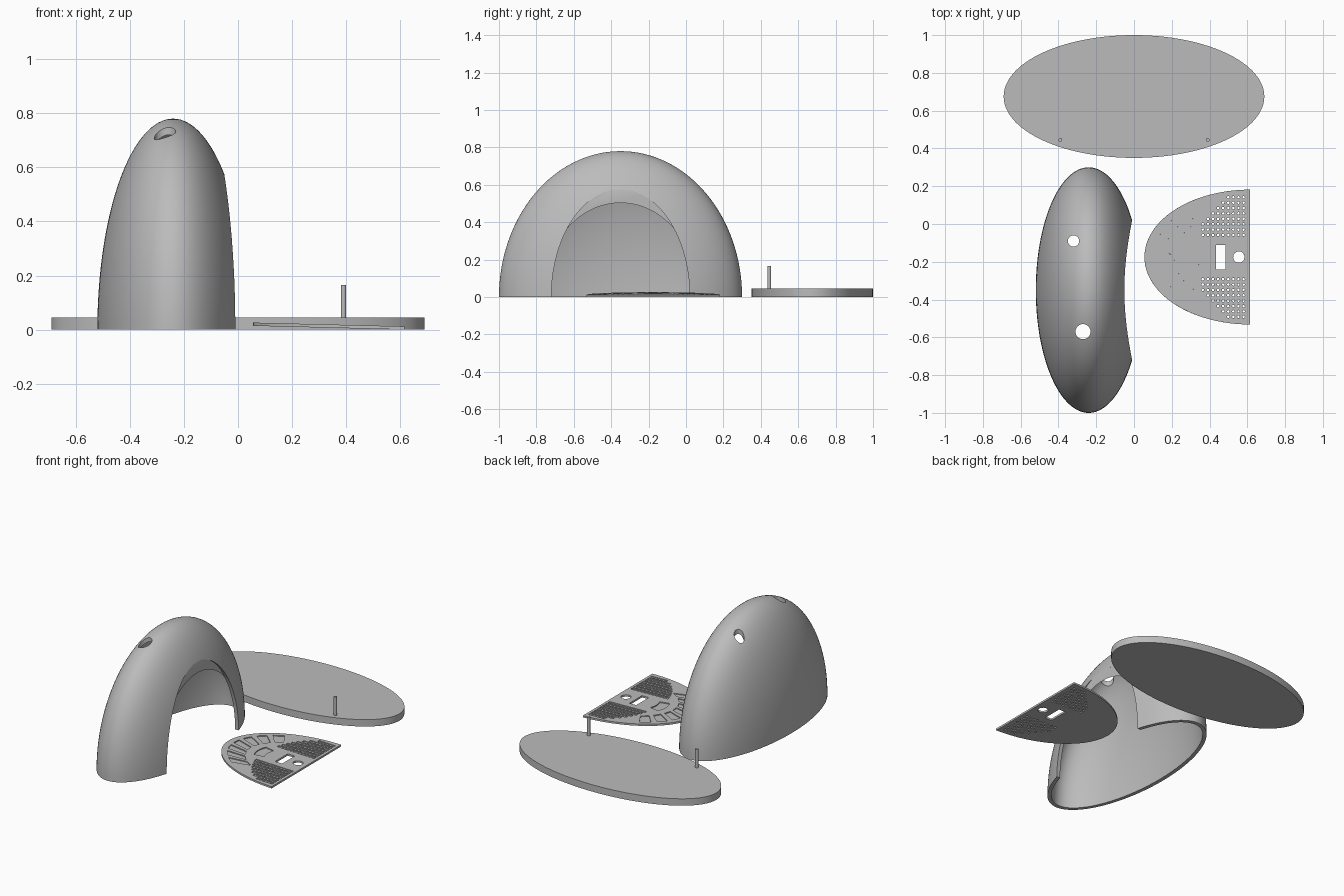
import bpy
import bmesh
from math import cos, sin, pi, radians, sqrt
from mathutils import Matrix, Vector

if "Cube" in bpy.data.objects:
    bpy.data.objects.remove(bpy.data.objects["Cube"], do_unlink=True)

GREY = 0.5
grey = bpy.data.materials.new("plain grey")
grey.use_nodes = True
grey.diffuse_color = (GREY, GREY, GREY, 1)
grey.node_tree.nodes["Principled BSDF"].inputs["Base Color"].default_value = (GREY, GREY, GREY, 1)


def finish(name, bm):
    bmesh.ops.recalc_face_normals(bm, faces=bm.faces[:])
    mesh = bpy.data.meshes.new(name)
    bm.to_mesh(mesh)
    bm.free()
    mesh.materials.append(grey)
    obj = bpy.data.objects.new(name, mesh)
    bpy.context.collection.objects.link(obj)
    return obj


def prism(bm, points, z0, z1):
    """Extrude a flat outline from z0 up to z1."""
    face = bm.faces.new([bm.verts.new((x, y, z0)) for x, y in points])
    top = bmesh.ops.extrude_face_region(bm, geom=[face])["geom"]
    verts = [v for v in top if isinstance(v, bmesh.types.BMVert)]
    bmesh.ops.translate(bm, verts=verts, vec=(0, 0, z1 - z0))


def ellipse(cx, cy, rx, ry, n):
    return [(cx + rx * cos(2 * pi * i / n), cy + ry * sin(2 * pi * i / n)) for i in range(n)]


def box(x0, x1, y0, y1):
    return [(x0, y0), (x1, y0), (x1, y1), (x0, y1)]


def ellipsoid(name, centre, radii):
    bm = bmesh.new()
    bmesh.ops.create_uvsphere(bm, u_segments=128, v_segments=64, radius=1)
    bmesh.ops.transform(bm, matrix=Matrix.Translation(centre) @ Matrix.Diagonal((*radii, 1)), verts=bm.verts)
    return finish(name, bm)


def activate(obj):
    bpy.ops.object.select_all(action="DESELECT")
    obj.select_set(True)
    bpy.context.view_layer.objects.active = obj


def cut(obj, cutter):
    """Subtract the cutter and remove it."""
    activate(obj)
    mod = obj.modifiers.new("cut", "BOOLEAN")
    mod.operation = "DIFFERENCE"
    mod.solver = "EXACT"
    mod.object = cutter
    bpy.ops.object.modifier_apply(modifier=mod.name)
    bpy.data.objects.remove(cutter, do_unlink=True)


def smooth(obj):
    activate(obj)
    bpy.ops.object.shade_smooth_by_angle(angle=radians(30))


# Hollow domed shell, open underneath
CENTRE = Vector((-0.24, -0.35, 0))
RADII = Vector((0.28, 0.65, 0.78))
WALL = 0.025
shell = ellipsoid("shell", CENTRE, RADII)
cut(shell, ellipsoid("cavity", CENTRE, RADII - Vector((WALL, WALL, WALL))))
bm = bmesh.new()
prism(bm, box(-1, 1, -2, 1), -1, 0)
cut(shell, finish("below_ground", bm))

# Arched doorway with a flat seat, cut from the side
bm = bmesh.new()
prism(bm, ellipse(0, 0, 0.37, 0.575, 96), 0, 0.3)
axes = Matrix(((0, 0, 1), (1, 0, 0), (0, 1, 0))).to_4x4()
bmesh.ops.transform(bm, matrix=Matrix.Translation((-0.05, -0.35, 0)) @ axes, verts=bm.verts)
cut(shell, finish("doorway", bm))

# Two vertical holes in the roof
bm = bmesh.new()
for x, y, r in ((-0.32, -0.09, 0.03), (-0.27, -0.57, 0.04)):
    prism(bm, ellipse(x, y, r, r, 32), 0.3, 1)
cut(shell, finish("roof_holes", bm))
smooth(shell)

# Oval base with two pins
bm = bmesh.new()
prism(bm, ellipse(0, 0.675, 0.69, 0.325, 128), 0, 0.045)
smooth(finish("oval_base", bm))
for side, name in ((1, "left_pin"), (-1, "right_pin")):
    bm = bmesh.new()
    prism(bm, ellipse(side * 0.39, 0.445, 0.01, 0.01, 20), 0.04, 0.165)
    smooth(finish(name, bm))

# Half-oval door panel, modelled around the middle of its straight edge
LENGTH, HALF, THICK, FLOOR = 0.56, 0.357, 0.012, 0.006


def polar(f, degrees):
    a = radians(degrees)
    return (-LENGTH * f * cos(a), HALF * f * sin(a))


bm = bmesh.new()
prism(bm, [polar(1, -90 + 180 * i / 64) for i in range(65)], 0, THICK)
door = finish("door_panel", bm)

# Shallow pockets: slots over the grilles and slanted wedges round the tip
STEP = 0.0285
pockets, holes = bmesh.new(), bmesh.new()
for side in (-1, 1):
    for row in range(8):
        y = 0.117 + STEP * row
        reach = 0.29 * sqrt(1 - (y / 0.35) ** 2)
        prism(pockets, box(-reach - 0.012, -0.018, side * y - 0.01, side * y + 0.01), FLOOR, 0.05)
        for col in range(10):
            x = -0.035 - 0.027 * col
            if -x < reach:
                prism(holes, ellipse(x, side * y, 0.007, 0.007, 8), -0.05, 0.05)
for i in range(7):
    a = -49 + 14 * i
    inner = [polar(0.72, a + 3 * k) for k in range(4)]
    outer = [polar(0.93, a + 6 + 3 * k) for k in range(3, -1, -1)]
    prism(pockets, inner + outer, FLOOR, 0.05)
prism(pockets, [polar(0.5, a) for a in range(-16, 17, 4)]
      + [polar(0.62, a) for a in range(16, -17, -4)], FLOOR, 0.05)
cut(door, finish("door_pockets", pockets))

# Through holes: window, round port and grille
prism(holes, box(-0.18, -0.13, -0.065, 0.065), -0.05, 0.05)
prism(holes, ellipse(-0.06, 0, 0.03, 0.03, 32), -0.05, 0.05)
cut(door, finish("door_holes", holes))
door.location = (0.615, -0.175, 0)
door.rotation_euler.y = 0.025
smooth(door)
